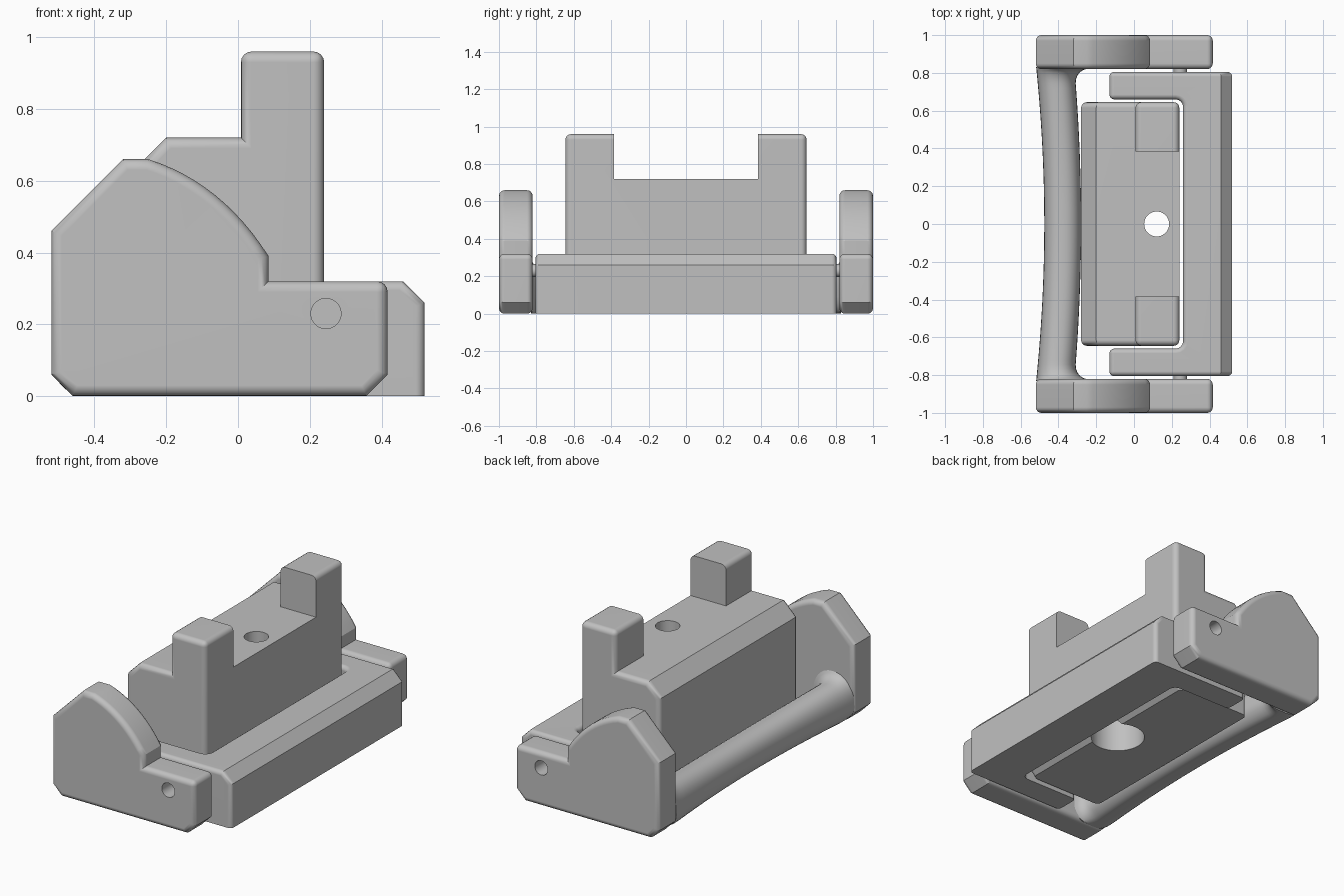
import bpy, bmesh, math
from mathutils import Vector

cube = bpy.data.objects.get("Cube")
if cube:
    bpy.data.objects.remove(cube, do_unlink=True)

GRAY = (0.53, 0.53, 0.53, 1)
mat = bpy.data.materials.new("plain gray")
mat.use_nodes = True
mat.diffuse_color = GRAY
mat.node_tree.nodes["Principled BSDF"].inputs["Base Color"].default_value = GRAY


def to_object(name, bm):
    bmesh.ops.recalc_face_normals(bm, faces=bm.faces)
    mesh = bpy.data.meshes.new(name)
    bm.to_mesh(mesh)
    bm.free()
    mesh.materials.append(mat)
    ob = bpy.data.objects.new(name, mesh)
    bpy.context.collection.objects.link(ob)
    return ob


def prism(points, to3d, direction):
    """Extrude a closed 2D outline along a direction."""
    bm = bmesh.new()
    face = bm.faces.new([bm.verts.new(to3d(*p)) for p in points])
    ext = bmesh.ops.extrude_face_region(bm, geom=[face])
    bmesh.ops.translate(bm, vec=direction,
                        verts=[g for g in ext["geom"] if isinstance(g, bmesh.types.BMVert)])
    bmesh.ops.recalc_face_normals(bm, faces=bm.faces)
    return bm


def round_edges(bm, radius, keep_bottom=False):
    """Round the sharp convex edges, leaving chamfer creases and inner corners."""
    low = min(v.co.z for v in bm.verts) + 0.001
    edges = [e for e in bm.edges
             if e.is_convex and e.calc_face_angle() > math.radians(50)
             and not (keep_bottom and all(v.co.z < low for v in e.verts))]
    bmesh.ops.bevel(bm, geom=edges, offset=radius, offset_type='OFFSET', segments=4,
                    profile=0.5, affect='EDGES', clamp_overlap=False)


def box_cutter(lo, hi):
    pts = [(lo[0], lo[1]), (hi[0], lo[1]), (hi[0], hi[1]), (lo[0], hi[1])]
    return to_object("cutter", prism(pts, lambda x, y: (x, y, lo[2]), (0, 0, hi[2] - lo[2])))


def cylinder(name, start, end, r):
    a, b = Vector(start), Vector(end)
    bm = bmesh.new()
    bmesh.ops.create_cone(bm, cap_ends=True, segments=40, radius1=r, radius2=r,
                          depth=(b - a).length)
    bm.transform((b - a).to_track_quat('Z', 'Y').to_matrix().to_4x4())
    bmesh.ops.translate(bm, vec=(a + b) / 2, verts=bm.verts)
    return to_object(name, bm)


def cut(ob, cutter):
    cutter.hide_render = True
    mod = ob.modifiers.new("cut", 'BOOLEAN')
    mod.operation = 'DIFFERENCE'
    mod.solver = 'EXACT'
    mod.object = cutter
    bpy.context.view_layer.objects.active = ob
    bpy.ops.object.modifier_apply(modifier=mod.name)
    bpy.data.objects.remove(cutter, do_unlink=True)


parts = []
PIN_X, PIN_Z = 0.245, 0.23

# Side plates with a curved shoulder, each with a pivot hole and a pin
a, c, b = Vector((-0.25, 0.66)), Vector((-0.045, 0.595)), Vector((0.085, 0.39))
arc = [tuple(a * (1 - t) ** 2 + c * 2 * t * (1 - t) + b * t * t)
       for t in [i / 12 for i in range(13)]]
plate = ([(-0.46, 0), (-0.52, 0.06), (-0.52, 0.46), (-0.32, 0.66)] + arc
         + [(0.085, 0.32), (0.417, 0.32), (0.417, 0.06), (0.357, 0)])
for side, label in ((-1, "front"), (1, "back")):
    bm = prism(plate, lambda x, z: (x, side * 0.82, z), (0, side * 0.18, 0))
    round_edges(bm, 0.03)
    ob = to_object(label + "_side_plate", bm)
    cut(ob, cylinder("cutter", (PIN_X, side * 0.86, PIN_Z), (PIN_X, side * 1.1, PIN_Z), 0.042))
    parts.append(ob)
    parts.append(cylinder(label + "_pivot_pin", (PIN_X, side * 0.83, PIN_Z),
                          (PIN_X, side * 0.79, PIN_Z), 0.035))

# Curved grip bar joining the plates, flared where it meets them
bm = bmesh.new()
rings = []
N = 48
for i in range(N + 1):
    y = 0.83 * math.sin(math.pi / 2 * (2 * i / N - 1))
    u = abs(y) / 0.82
    k = min(1, max(0, (abs(y) - 0.74) / 0.08))
    flare = 1 - math.sqrt(1 - k * k)
    x0 = -0.475 - 0.042 * u * u
    x1 = -0.28 - 0.035 * u * u + 0.07 * flare
    top = 0.21 + 0.03 * u * u + 0.04 * flare
    ring = []
    for j in range(32):
        t = 2 * math.pi * j / 32
        cx, sz = math.cos(t), math.sin(t)
        x = math.copysign(abs(cx) ** 0.9, cx) * (x1 - x0) / 2 + (x0 + x1) / 2
        z = 0.09 + (sz ** 0.8 * (top - 0.09) if sz > 0 else sz * 0.095)
        ring.append(bm.verts.new((x, y, max(z, 0))))
    rings.append(ring)
for p, q in zip(rings, rings[1:]):
    for j in range(32):
        m = (j + 1) % 32
        bm.faces.new((p[j], p[m], q[m], q[j]))
bm.faces.new(rings[0])
bm.faces.new(rings[-1])
parts.append(to_object("grip_bar", bm))

# C-shaped hinge bracket with rounded inner corners and a chamfered outer edge
R = 0.04
fillet = [(0.26 - R + R * math.sin(t), 0.66 - R + R * math.cos(t))
          for t in [math.pi / 2 * i / 4 for i in range(5)]]
half = [(0.52, 0.805), (-0.13, 0.805), (-0.13, 0.66)] + fillet
outline = half + [(x, -y) for x, y in reversed(half)]
bm = prism(outline, lambda x, y: (x, y, 0), (0, 0, 0.32))
outer = [e for e in bm.edges if all(v.co.x > 0.51 and v.co.z > 0.31 for v in e.verts)]
bmesh.ops.bevel(bm, geom=outer, offset=0.06, offset_type='OFFSET', segments=1,
                affect='EDGES', clamp_overlap=False)
round_edges(bm, 0.025, keep_bottom=True)
parts.append(to_object("hinge_bracket", bm))

# Central block with two upright posts and a stepped through hole
profile = [(-0.28, 0.015), (-0.28, 0.64), (-0.2, 0.72), (0.008, 0.72),
           (0.008, 0.96), (0.24, 0.96), (0.24, 0.06), (0.195, 0.015)]
bm = prism(profile, lambda x, z: (x, -0.645, z), (0, 1.29, 0))
round_edges(bm, 0.03, keep_bottom=True)
block = to_object("center_block", bm)
cut(block, box_cutter((-0.1, -0.385, 0.72), (0.4, 0.385, 1.2)))
cut(block, cylinder("cutter", (0.12, 0, -0.1), (0.12, 0, 1), 0.066))
cut(block, cylinder("cutter", (0.12, 0, -0.1), (0.12, 0, 0.25), 0.15))
parts.append(block)

# Smooth shading with crisp edges and even flat faces
bpy.ops.object.select_all(action='DESELECT')
for ob in parts:
    ob.select_set(True)
bpy.context.view_layer.objects.active = parts[0]
bpy.ops.object.shade_smooth_by_angle(angle=math.radians(30))
for ob in parts:
    mod = ob.modifiers.new("even_shading", 'WEIGHTED_NORMAL')
    mod.keep_sharp = True
